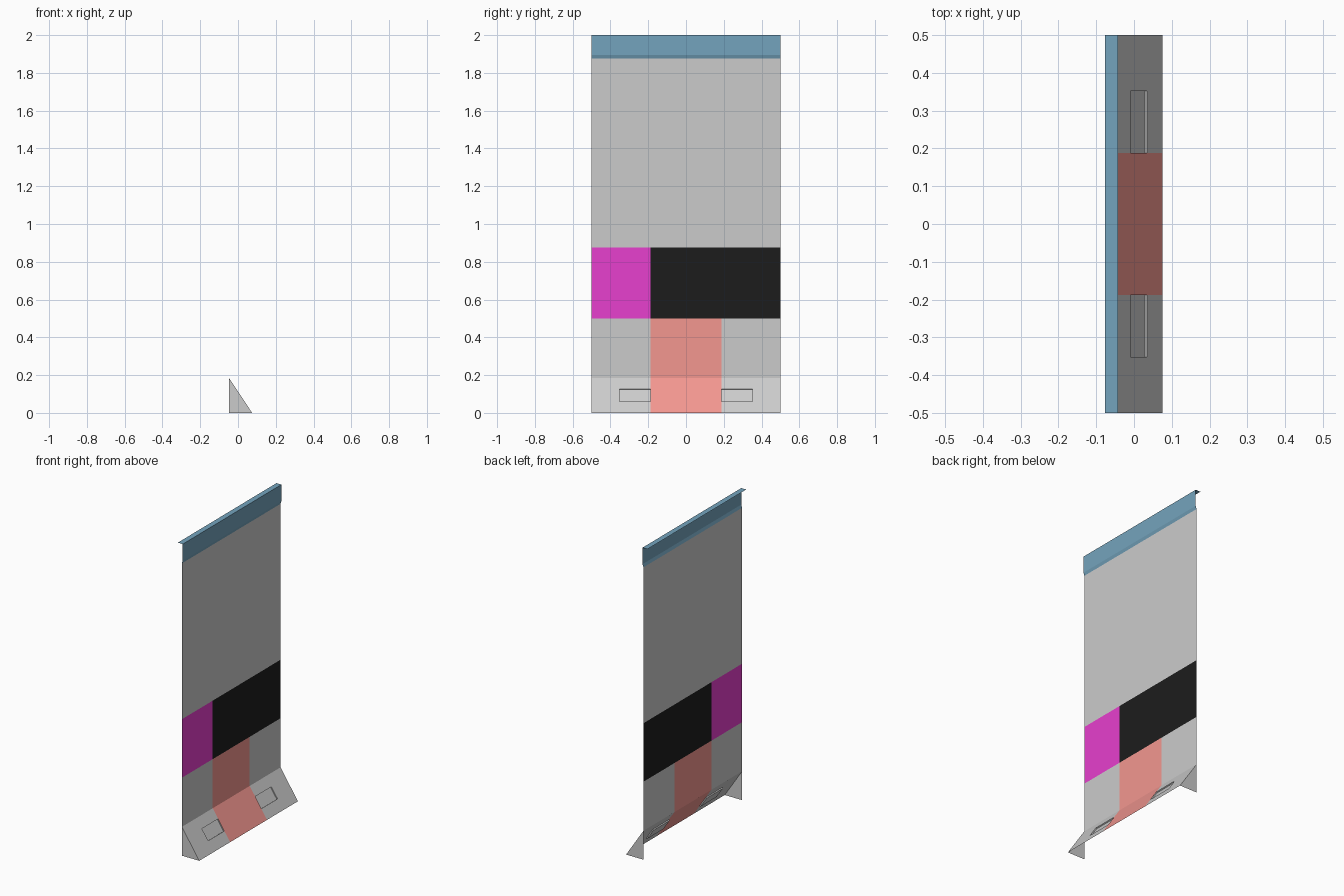
import bpy
from mathutils import Vector

if "Cube" in bpy.data.objects:
    bpy.data.objects.remove(bpy.data.objects["Cube"])

XB, XF, ZT = -0.048, 0.075, 0.185     # wall plane, ramp toe, ramp top
Y1, Y2, YE = 0.1875, 0.352, 0.5       # stripe edge, slot end, outer edge


def material(name, rgb):
    m = bpy.data.materials.new(name)
    m.diffuse_color = (*rgb, 1)
    m.use_nodes = True
    m.node_tree.nodes["Principled BSDF"].inputs["Base Color"].default_value = m.diffuse_color
    return m


def make(name, quads, mat=None):
    verts = [v for q in quads for v in q]
    faces, n = [], 0
    for q in quads:
        faces.append(list(range(n, n + len(q))))
        n += len(q)
    me = bpy.data.meshes.new(name)
    me.from_pydata([tuple(v) for v in verts], [], faces)
    ob = bpy.data.objects.new(name, me)
    bpy.context.collection.objects.link(ob)
    if mat:
        me.materials.append(mat)
    return ob


def strip(profile, y0, y1):
    """Quads sweeping an x-z profile (listed top to bottom) from y0 to y1."""
    return [[(a[0], y0, a[1]), (b[0], y0, b[1]), (b[0], y1, b[1]), (a[0], y1, a[1])]
            for a, b in zip(profile, profile[1:])]


def ramp(z):
    return (XB + (XF - XB) * (1 - z / ZT), z)


teal = material("teal", (0.175, 0.37, 0.51))
magenta = material("magenta", (0.8, 0.05, 0.62))
black = material("black", (0.012, 0.012, 0.012))
red = material("red", (0.9, 0.31, 0.28))

# Thin wall panels
make("upper_wall", strip([(XB, 1.875), (XB, 0.875)], -YE, YE))
make("magenta_panel", strip([(XB, 0.875), (XB, 0.5)], -YE, -Y1), magenta)
make("black_panel", strip([(XB, 0.875), (XB, 0.5)], -Y1, YE), black)
make("red_stripe", strip([(XB, 0.5), (XB, ZT), (XF, 0)], -Y1, Y1), red)

# Folded top trim with rear flange
make("top_trim", strip([(-0.077, 2.0), (-0.042, 2.0), (-0.042, 1.894), (XB, 1.875)], -YE, YE), teal)

# Lower wall, ramp with sunken slot, and end gusset on each side
inward = Vector((-ZT, 0, -(XF - XB))).normalized() * 0.007
z_hi, z_lo = 0.127, 0.061
for s, side in ((-1, "left"), (1, "right")):
    def span(profile, a, b):
        return strip(profile, min(s * a, s * b), max(s * a, s * b))
    make(side + "_lower_wall", span([(XB, 0.5), (XB, ZT)], Y1, YE))
    opening = span([ramp(z_hi), ramp(z_lo)], Y1, Y2)[0]
    rim = [Vector(v) for v in opening]
    floor = [v + inward for v in rim]
    pocket = [[rim[i], rim[(i + 1) % 4], floor[(i + 1) % 4], floor[i]] for i in range(4)]
    make(side + "_ramp",
         span([ramp(ZT), ramp(z_hi)], Y1, YE) + span([ramp(z_lo), ramp(0)], Y1, YE)
         + span([ramp(z_hi), ramp(z_lo)], Y2, YE) + pocket + [floor])
    tri = [(XB, s * YE, 0), (XF, s * YE, 0), (XB, s * YE, ZT)]
    make(side + "_gusset", [tri if s < 0 else tri[::-1]])
